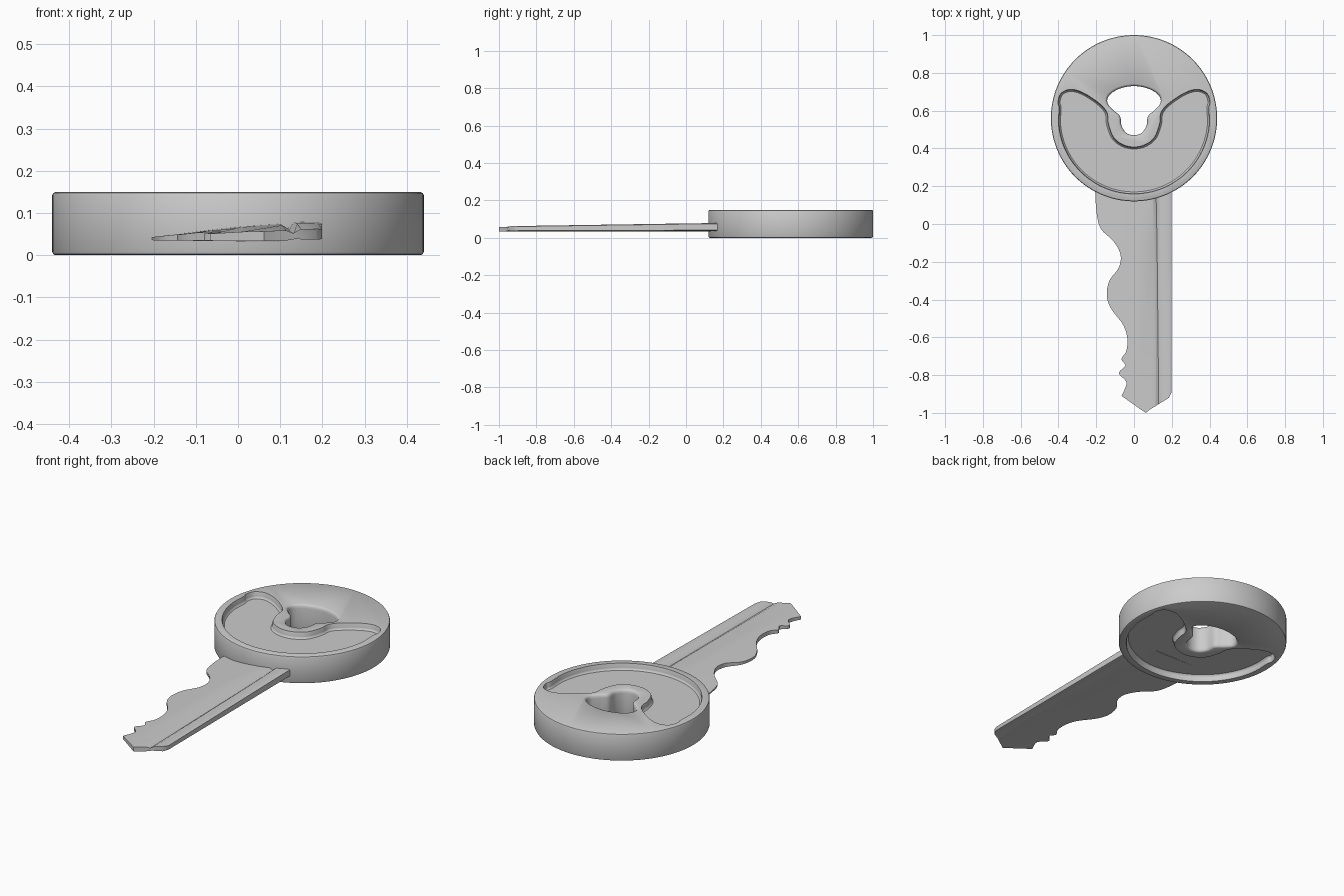
import bpy, bmesh, math

if "Cube" in bpy.data.objects:
    bpy.data.objects.remove(bpy.data.objects["Cube"])


def skin(name, rings):
    """Closed solid from rings that share one point count."""
    bm = bmesh.new()
    loops = [[bm.verts.new(p) for p in r] for r in rings]
    n = len(loops[0])
    for a, b in zip(loops, loops[1:]):
        for i in range(n):
            j = (i + 1) % n
            bm.faces.new((a[i], a[j], b[j], b[i]))
    bm.faces.new(loops[0][::-1])
    bm.faces.new(loops[-1])
    bmesh.ops.recalc_face_normals(bm, faces=bm.faces)
    me = bpy.data.meshes.new(name)
    bm.to_mesh(me)
    bm.free()
    ob = bpy.data.objects.new(name, me)
    bpy.context.collection.objects.link(ob)
    return ob


def spline(pts, closed=True, steps=6):
    """Catmull-Rom curve through 2D points."""
    n, out = len(pts), []
    at = (lambda i: pts[i % n]) if closed else (lambda i: pts[min(max(i, 0), n - 1)])
    for i in range(n if closed else n - 1):
        p = [at(i + k) for k in (-1, 0, 1, 2)]
        for s in range(steps):
            t = s / steps
            out.append(tuple(0.5 * (2 * b + (c - a) * t + (2 * a - 5 * b + 4 * c - d) * t * t
                                    + (3 * b - a - 3 * c + d) * t ** 3)
                             for a, b, c, d in zip(*p)))
    return out if closed else out + [pts[-1]]


def prism(name, outline, levels):
    """Stack an outline at (z, outward offset) levels."""
    n = len(outline)
    area = sum(outline[i - 1][0] * outline[i][1] - outline[i][0] * outline[i - 1][1] for i in range(n))
    sign = 1 if area > 0 else -1
    rings = []
    for z, off in levels:
        ring = []
        for i, (x, y) in enumerate(outline):
            dx = outline[(i + 1) % n][0] - outline[i - 1][0]
            dy = outline[(i + 1) % n][1] - outline[i - 1][1]
            k = sign * off / (math.hypot(dx, dy) or 1)
            ring.append((x + dy * k, y - dx * k, z))
        rings.append(ring)
    return skin(name, rings)


def boolean(ob, tool, op):
    m = ob.modifiers.new(tool.name, 'BOOLEAN')
    m.object, m.operation, m.solver = tool, op, 'EXACT'
    bpy.context.view_layer.objects.active = ob
    bpy.ops.object.modifier_apply(modifier=m.name)
    bpy.data.objects.remove(tool)


def mirrored(half):
    """Half outline starting and ending on x = 0, completed to the left."""
    return half + [(-x, y) for x, y in half[-2:0:-1]]


H, R, CY, DEPTH = 0.15, 0.44, 0.56, 0.035

# Round head with a soft edge
circle = [(R * math.cos(a), CY + R * math.sin(a)) for a in (math.tau * i / 128 for i in range(128))]
head = prism("head", circle, [(0, -0.008), (0.0025, -0.0025), (0.008, 0),
                              (H - 0.008, 0), (H - 0.0025, -0.0025), (H, -0.008)])

# Keyring hole, flared at both faces
hole = spline(mirrored([(0, 0.73), (0.08, 0.715), (0.132, 0.68), (0.14, 0.64), (0.108, 0.602),
                        (0.074, 0.57), (0.066, 0.52), (0.04, 0.482), (0, 0.47)]))
flare = [(0.02, 0), (0.009, 0.002), (0.003, 0.006), (0, 0.012), (-0.02, 0.012)]
boolean(head, prism("hole_cutter", hole,
                    flare[::-1] + [(H - z, o) for z, o in flare]), 'DIFFERENCE')

# Crescent recess on both faces
arc = [(0.398 * math.cos(a), CY + 0.398 * math.sin(a))
       for a in (math.radians(-90 + 14 * i) for i in range(8))]
half = arc + [(0.4, 0.645), (0.384, 0.69), (0.335, 0.71), (0.27, 0.692), (0.19, 0.64),
              (0.146, 0.59), (0.138, 0.53), (0.11, 0.457), (0.06, 0.418), (0, 0.405)]
recess = spline(mirrored(half), steps=5)
steps = [(DEPTH, -0.008), (DEPTH - 0.006, -0.002), (DEPTH - 0.012, 0), (0.008, 0), (0.002, 0.003), (-0.02, 0.004)]
boolean(head, prism("recess_bottom", recess, steps), 'DIFFERENCE')
boolean(head, prism("recess_top", recess, [(H - z, o) for z, o in steps]), 'DIFFERENCE')

# Blade: grooved wedge section that thins toward the tip
section = [(-0.24, 0.036), (0.0, 0.033), (0.1, 0.033), (0.135, 0.044), (0.15, 0.039), (0.19, 0.038), (0.201, 0.042),
           (0.201, 0.076), (0.19, 0.081), (0.14, 0.08), (0.122, 0.064), (0.105, 0.076), (0.0, 0.069), (-0.24, 0.0385)]


def blade_ring(y, scale, shift):
    return [(x + (shift if 0.1 <= x <= 0.14 else 0), y, 0.035 + (z - 0.035) * scale) for x, z in section]


blade = skin("blade", [blade_ring(0.3, 1, -0.008), blade_ring(-0.1, 0.88, 0), blade_ring(-1.05, 0.56, 0.01)])

# Bitted outline trims the blade
bits = spline([(-0.206, 0.35), (-0.205, 0.16), (-0.195, 0.04), (-0.172, -0.03), (-0.11, -0.09), (-0.072, -0.16),
               (-0.08, -0.23), (-0.13, -0.3), (-0.144, -0.38), (-0.12, -0.45), (-0.06, -0.53),
               (-0.036, -0.6), (-0.04, -0.67), (-0.066, -0.715), (-0.046, -0.75), (-0.08, -0.79),
               (-0.04, -0.84), (-0.066, -0.91)], closed=False)
outline = bits + [(0.04, -0.985), (0.062, -1.0), (0.085, -0.982), (0.185, -0.92), (0.199, -0.89), (0.199, 0.35)]
boolean(blade, prism("bit_outline", outline, [(0, 0), (0.12, 0)]), 'INTERSECT')

# Smooth shading with crisp edges
for ob in (head, blade):
    bpy.ops.object.select_all(action='DESELECT')
    ob.select_set(True)
    bpy.context.view_layer.objects.active = ob
    bpy.ops.object.shade_smooth_by_angle(angle=math.radians(35))
